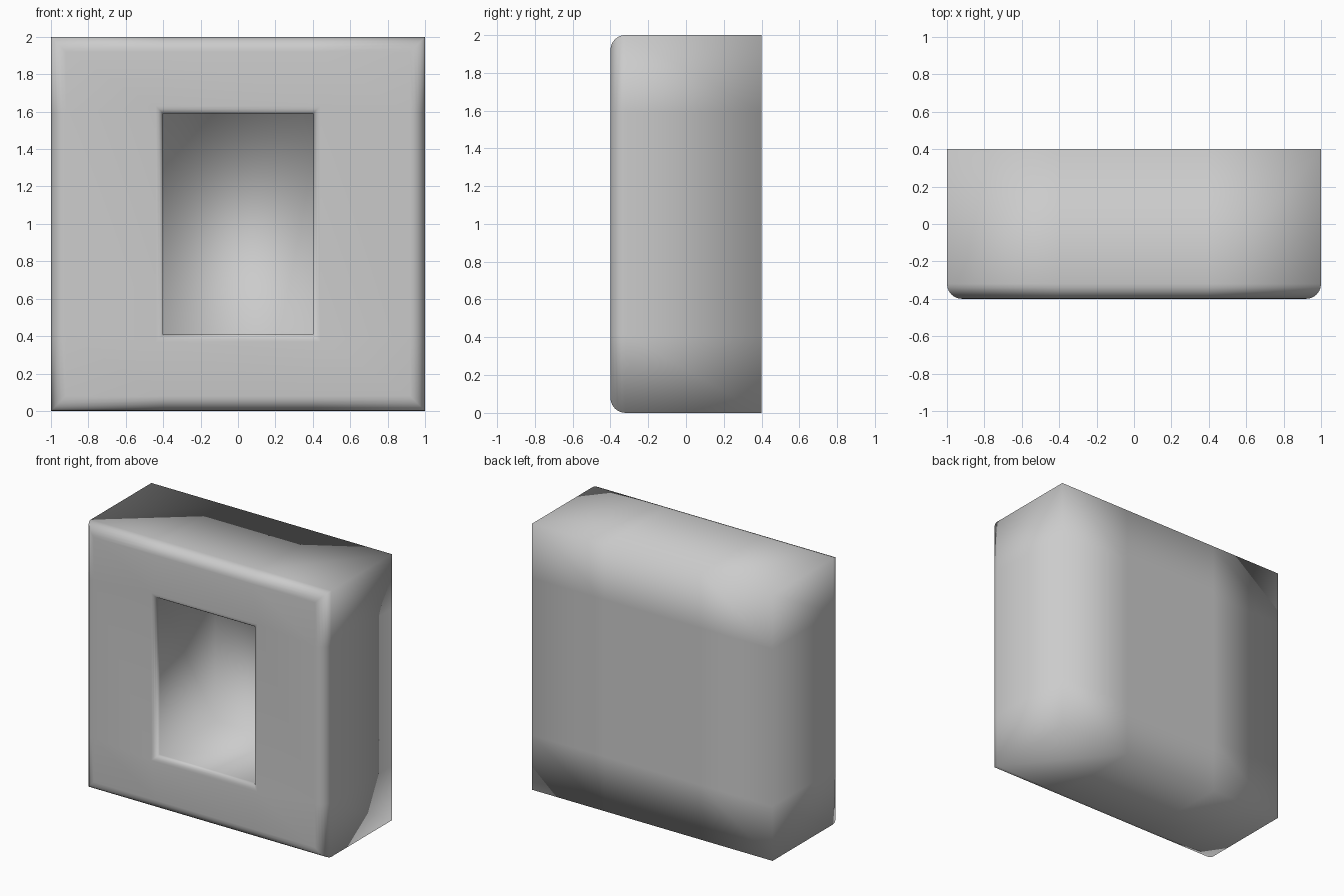
import bpy
import bmesh
from mathutils import Matrix, Vector

default_cube = bpy.data.objects.get("Cube")
if default_cube:
    bpy.data.objects.remove(default_cube, do_unlink=True)

WIDTH, DEPTH, HEIGHT = 2.0, 0.8, 2.0
FRONT = -DEPTH / 2
HALF_OPENING, SILL, LINTEL = 0.4, 0.41, 1.59
RECESS_DEPTH = 0.7


def make_material(name, value):
    mat = bpy.data.materials.new(name)
    mat.use_nodes = True
    colour = (value, value, value, 1)
    mat.diffuse_color = colour
    mat.node_tree.nodes["Principled BSDF"].inputs["Base Color"].default_value = colour
    return mat


def on_front(edge):
    return all(abs(v.co.y - FRONT) < 1e-4 for v in edge.verts)


def on_border(edge):
    mid = (edge.verts[0].co + edge.verts[1].co) / 2
    return abs(abs(mid.x) - WIDTH / 2) < 1e-4 or abs(mid.z - HEIGHT / 2) > HEIGHT / 2 - 1e-4


# Solid block standing on the ground
bm = bmesh.new()
bmesh.ops.create_cube(bm, size=1, matrix=Matrix.Translation((0, 0, HEIGHT / 2))
                      @ Matrix.Diagonal((WIDTH, DEPTH, HEIGHT, 1)))

# Cut lines that frame the opening all the way round the block
cuts = [(Vector((x, 0, 0)), Vector((1, 0, 0))) for x in (-HALF_OPENING, HALF_OPENING)]
cuts += [(Vector((0, 0, z)), Vector((0, 0, 1))) for z in (SILL, LINTEL)]
for point, normal in cuts:
    bmesh.ops.bisect_plane(bm, geom=bm.verts[:] + bm.edges[:] + bm.faces[:],
                           plane_co=point, plane_no=normal)

# Push the middle front panel in to form the recess
panel = next(f for f in bm.faces if f.normal.y < -0.9
             and (f.calc_center_median() - Vector((0, FRONT, HEIGHT / 2))).length < 0.1)
extruded = bmesh.ops.extrude_face_region(bm, geom=[panel])["geom"]
if panel.is_valid:
    bmesh.ops.delete(bm, geom=[panel], context="FACES_ONLY")
bmesh.ops.translate(bm, vec=(0, RECESS_DEPTH, 0),
                    verts=[g for g in extruded if isinstance(g, bmesh.types.BMVert)])
bmesh.ops.recalc_face_normals(bm, faces=bm.faces[:])

# Round the outer front border, then the lip of the opening
border = [e for e in bm.edges if on_front(e) and on_border(e)]
bmesh.ops.bevel(bm, geom=border, offset=0.08, segments=6, profile=0.5,
                affect="EDGES", clamp_overlap=True)
lip = [e for e in bm.edges if on_front(e) and e.calc_face_angle(0) > 1.2]
bmesh.ops.bevel(bm, geom=lip, offset=0.04, segments=4, profile=0.5,
                affect="EDGES", clamp_overlap=True)

for face in bm.faces:
    face.smooth = True

mesh = bpy.data.meshes.new("recessed_block")
bm.to_mesh(mesh)
bm.free()
mesh.materials.append(make_material("plain grey", 0.6))
block = bpy.data.objects.new("recessed_block", mesh)
bpy.context.collection.objects.link(block)
